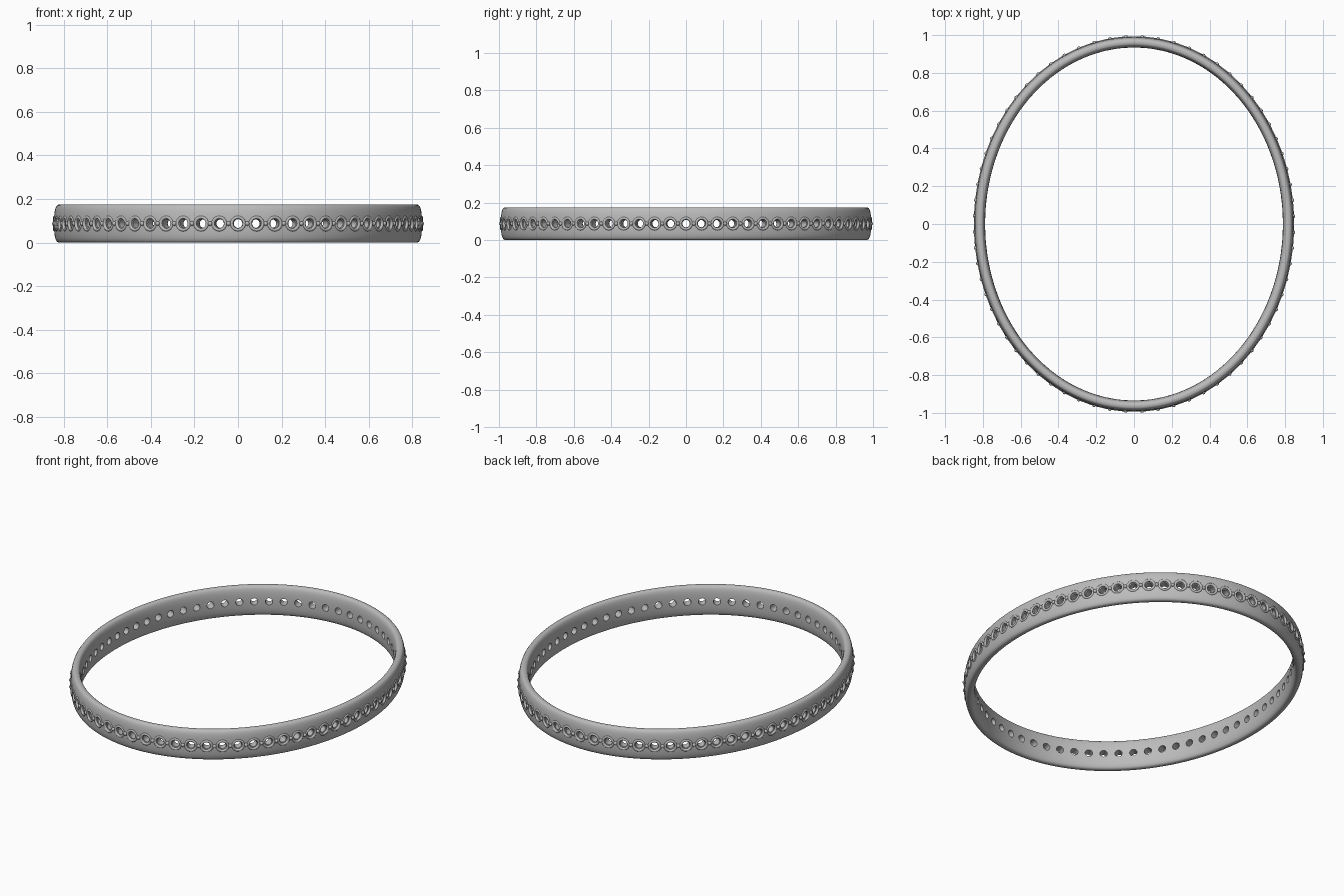
import bpy, bmesh
from math import sin, cos, pi, hypot, copysign
from mathutils import Matrix, Vector

cube = bpy.data.objects.get("Cube")
if cube:
    bpy.data.objects.remove(cube, do_unlink=True)

A, B = 0.816, 0.962          # centre line of the oval
HALF_T, HALF_H = 0.028, 0.0875
COUNT = 68                   # pierced settings round the band

metal = bpy.data.materials.new("grey metal")
metal.use_nodes = True
GREY = (0.5, 0.5, 0.5, 1)
metal.diffuse_color = GREY
metal.node_tree.nodes["Principled BSDF"].inputs["Base Color"].default_value = GREY


def make(name, bm, angle=0.6):
    bmesh.ops.recalc_face_normals(bm, faces=bm.faces)
    me = bpy.data.meshes.new(name)
    bm.to_mesh(me)
    bm.free()
    me.materials.append(metal)
    ob = bpy.data.objects.new(name, me)
    bpy.context.collection.objects.link(ob)
    smooth(ob, angle)
    return ob


def smooth(ob, angle):
    bpy.ops.object.select_all(action='DESELECT')
    ob.select_set(True)
    bpy.context.view_layer.objects.active = ob
    bpy.ops.object.shade_smooth_by_angle(angle=angle)


# Evenly spaced frames along the oval: local z points outward
FINE = 6800
pts = [Vector((A * cos(2 * pi * i / FINE), B * sin(2 * pi * i / FINE), HALF_H)) for i in range(FINE)]
lengths = [0]
for i in range(FINE):
    lengths.append(lengths[-1] + (pts[(i + 1) % FINE] - pts[i]).length)


def frame(s):
    target = (s % 1) * lengths[-1]
    lo, hi = 0, FINE
    while hi - lo > 1:
        mid = (lo + hi) // 2
        lo, hi = (mid, hi) if lengths[mid] <= target else (lo, mid)
    p = pts[lo]
    n = Vector((p.x / A ** 2, p.y / B ** 2, 0)).normalized()
    up = Vector((0, 0, 1))
    m = Matrix((up.cross(n), up, n)).transposed().to_4x4()
    m.translation = p
    return m


def sweep(bm, loops, closed):
    pairs = list(zip(loops, loops[1:])) + ([(loops[-1], loops[0])] if closed else [])
    for a, b in pairs:
        k = len(a)
        for j in range(k):
            bm.faces.new((a[j], a[(j + 1) % k], b[(j + 1) % k], b[j]))


def lathe(bm, m, profile, sides, closed):
    loops = [[bm.verts.new(m @ Vector((r * cos(2 * pi * j / sides), r * sin(2 * pi * j / sides), h)))
              for j in range(sides)] for r, h in profile]
    sweep(bm, loops, closed)
    if not closed:
        bm.faces.new(loops[0])
        bm.faces.new(loops[-1])


# Band: rounded section swept round the oval
bm = bmesh.new()
section = []
for k in range(32):
    c, s = cos(2 * pi * k / 32), sin(2 * pi * k / 32)
    section.append((HALF_T * copysign(abs(c) ** 0.65, c), HALF_H * copysign(abs(s) ** 0.75, s)))
loops = []
for i in range(COUNT * 4):
    m = frame((i + 0.5) / (COUNT * 4))
    loops.append([bm.verts.new(m @ Vector((0, z, t))) for t, z in section])
sweep(bm, loops, True)
band = make("band", bm)

# Cutters: shallow cup outside, round hole through to the inside
bm = bmesh.new()
for i in range(COUNT):
    lathe(bm, frame(i / COUNT), [(0.02, -0.06), (0.02, 0.016), (0.035, 0.019), (0.035, 0.06)], 20, False)
cutter = make("hole_cutter", bm)
cutter.hide_render = True
cutter.hide_viewport = False
cutter.display_type = 'WIRE'
mod = band.modifiers.new("holes", 'BOOLEAN')
mod.operation = 'DIFFERENCE'
mod.solver = 'EXACT'
mod.object = cutter
bpy.context.view_layer.objects.active = band
bpy.ops.object.modifier_apply(modifier=mod.name)
bpy.data.objects.remove(cutter, do_unlink=True)
smooth(band, 0.6)

# Raised rims seated in the cups
bm = bmesh.new()
rim = [(0.029 + 0.0075 * cos(pi * k / 5), 0.0245 + 0.0075 * sin(pi * k / 5)) for k in range(10)]
for i in range(COUNT):
    lathe(bm, frame(i / COUNT), rim, 24, True)
make("setting_rims", bm, 1.2)

# Small beads between the rims
bm = bmesh.new()
for i in range(COUNT):
    m = frame((i + 0.5) / COUNT) @ Matrix.Translation((0, 0, 0.028))
    bmesh.ops.create_uvsphere(bm, u_segments=12, v_segments=8, radius=0.0105, matrix=m)
make("beads", bm, 1.2)
